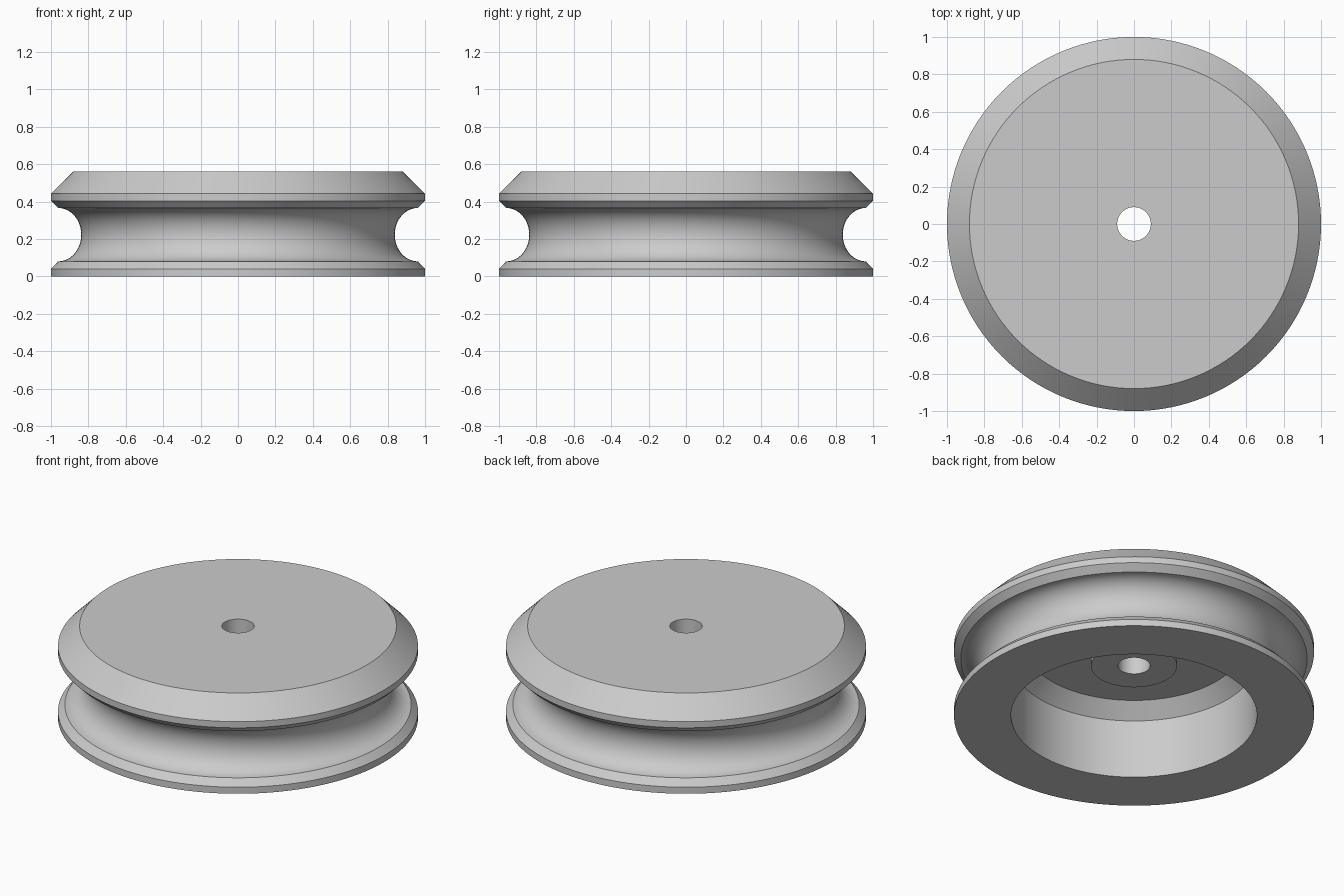
import bpy, bmesh
from math import sin, cos, pi, radians

cube = bpy.data.objects.get("Cube")
if cube:
    bpy.data.objects.remove(cube, do_unlink=True)

SEGMENTS = 128

# Single plain grey finish
grey = bpy.data.materials.new("plain_grey")
grey.use_nodes = True
colour = (0.6, 0.6, 0.6, 1)
grey.diffuse_color = colour
grey.node_tree.nodes["Principled BSDF"].inputs["Base Color"].default_value = colour


def lathe(name, profile):
    """Revolve a closed (radius, height) loop about the z axis."""
    bm = bmesh.new()
    rings = []
    for r, z in profile:
        rings.append([bm.verts.new((r * cos(2 * pi * i / SEGMENTS),
                                    r * sin(2 * pi * i / SEGMENTS), z))
                      for i in range(SEGMENTS)])
    for k, low in enumerate(rings):
        high = rings[(k + 1) % len(rings)]
        for i in range(SEGMENTS):
            j = (i + 1) % SEGMENTS
            bm.faces.new((low[i], low[j], high[j], high[i]))
    bmesh.ops.recalc_face_normals(bm, faces=bm.faces)
    mesh = bpy.data.meshes.new(name)
    bm.to_mesh(mesh)
    bm.free()
    mesh.materials.append(grey)
    obj = bpy.data.objects.new(name, mesh)
    bpy.context.collection.objects.link(obj)
    bpy.ops.object.select_all(action='DESELECT')
    bpy.context.view_layer.objects.active = obj
    obj.select_set(True)
    bpy.ops.object.shade_smooth_by_angle(angle=radians(25))
    return obj


# Rounded rope groove between the two flanges
STEPS = 24
groove = [(0.962 - 0.124 * sin(pi * i / STEPS), 0.223 - 0.143 * cos(pi * i / STEPS))
          for i in range(STEPS + 1)]

lower_flange = [(0.683, 0), (1, 0), (1, 0.04)]
upper_flange = [(1, 0.404), (1, 0.442), (0.88, 0.562)]
# Axle hole, hub boss and the hollow underside with its sloped corner
bore = [(0.09, 0.562), (0.09, 0.32)]
underside = [(0.239, 0.32), (0.239, 0.444), (0.6, 0.444), (0.683, 0.36)]

lathe("pulley_wheel", lower_flange + groove + upper_flange + bore + underside)
